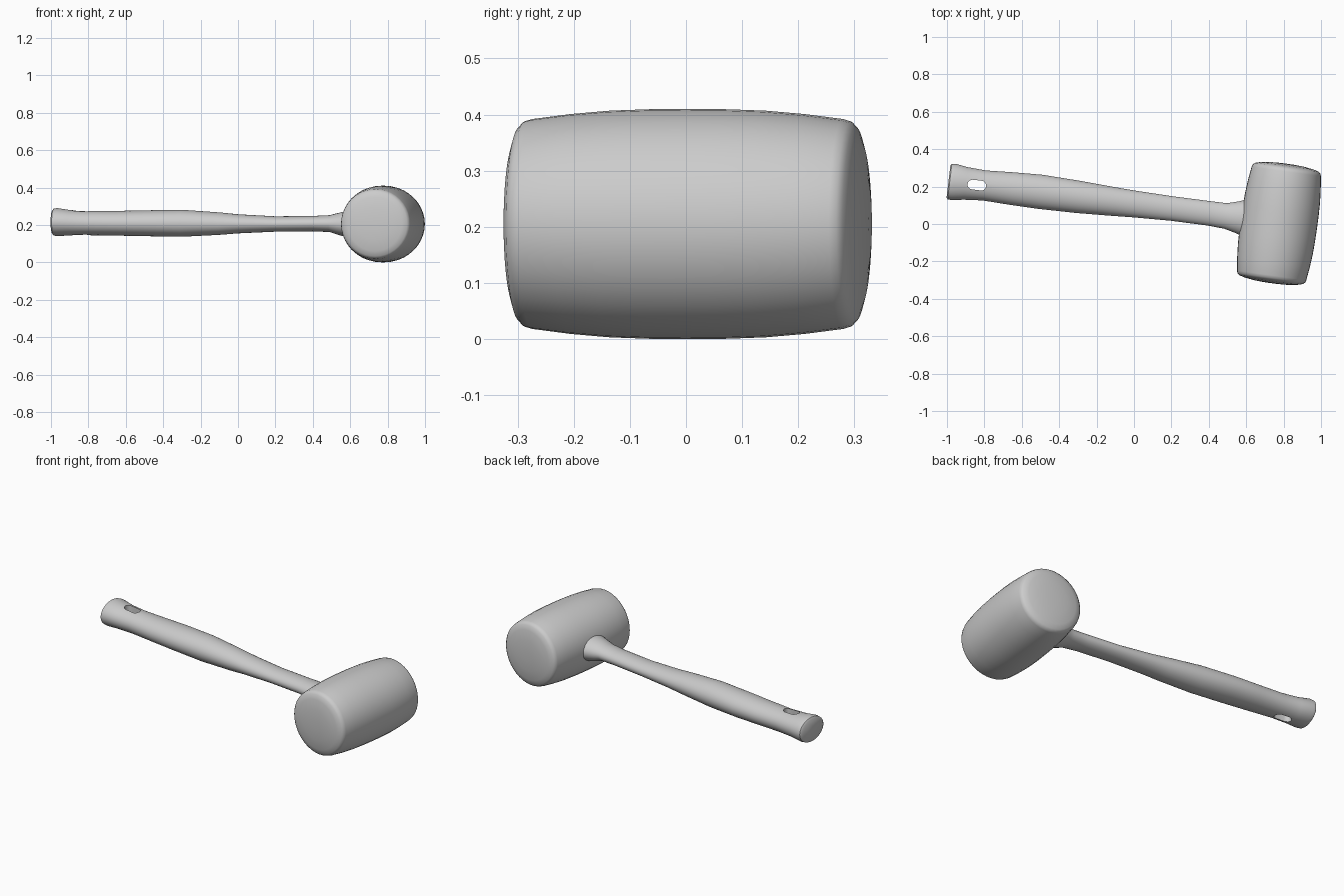
import bpy, bmesh, math
from mathutils import Matrix, Vector

if "Cube" in bpy.data.objects:
    bpy.data.objects.remove(bpy.data.objects["Cube"])

SEG = 40


def loft(name, rings):
    """Skin closed rings of points, capping both ends."""
    bm = bmesh.new()
    loops = [[bm.verts.new(p) for p in ring] for ring in rings]
    for a, b in zip(loops, loops[1:]):
        n = len(a)
        for i in range(n):
            j = (i + 1) % n
            bm.faces.new((a[i], a[j], b[j], b[i]))
    bm.faces.new(loops[0])
    bm.faces.new(loops[-1])
    bmesh.ops.recalc_face_normals(bm, faces=bm.faces)
    mesh = bpy.data.meshes.new(name)
    bm.to_mesh(mesh)
    bm.free()
    obj = bpy.data.objects.new(name, mesh)
    bpy.context.collection.objects.link(obj)
    return obj


def smooth(obj, angle):
    bpy.ops.object.select_all(action='DESELECT')
    obj.select_set(True)
    bpy.context.view_layer.objects.active = obj
    bpy.ops.object.shade_smooth_by_angle(angle=math.radians(angle))


# Mallet head: barrel profile (distance along axis, radius), mirrored end to end
half = [(0.0, 0.205), (0.07, 0.2045), (0.14, 0.202), (0.21, 0.196), (0.28, 0.187),
        (0.293, 0.183), (0.303, 0.172), (0.311, 0.145), (0.319, 0.09), (0.322, 0.03)]
profile = [(-l, r) for l, r in reversed(half[1:])] + half
rings = []
for l, r in profile:
    ring = []
    for i in range(SEG):
        a = 2 * math.pi * i / SEG
        ring.append(Vector((r * math.cos(a), l, r * math.sin(a))))
    rings.append(ring)
head = loft("mallet_head", rings)
head.data.transform(Matrix.Translation((0.775, 0.003, 0.205))
                    @ Matrix.Rotation(math.radians(-8), 4, 'Z'))
smooth(head, 50)

# Handle: elliptical sections (x, centre y, half width, centre z, half height)
sections = [
    (-0.992, 0.227, 0.085, 0.215, 0.062), (-0.985, 0.227, 0.095, 0.215, 0.072),
    (-0.965, 0.225, 0.097, 0.215, 0.075), (-0.90, 0.217, 0.087, 0.212, 0.068),
    (-0.80, 0.206, 0.080, 0.210, 0.065), (-0.65, 0.189, 0.087, 0.209, 0.066),
    (-0.50, 0.172, 0.091, 0.209, 0.069), (-0.30, 0.145, 0.086, 0.209, 0.072),
    (-0.10, 0.119, 0.076, 0.207, 0.060), (0.0, 0.107, 0.071, 0.206, 0.051),
    (0.20, 0.083, 0.065, 0.205, 0.041), (0.40, 0.057, 0.065, 0.207, 0.041),
    (0.49, 0.043, 0.068, 0.207, 0.045), (0.52, 0.040, 0.076, 0.206, 0.054),
    (0.55, 0.037, 0.084, 0.205, 0.062), (0.58, 0.034, 0.094, 0.205, 0.068),
    (0.63, 0.030, 0.098, 0.205, 0.070)]
rings = []
for x, y, w, z, h in sections:
    ring = []
    for i in range(SEG):
        a = 2 * math.pi * i / SEG
        d = w * math.cos(a)
        ring.append(Vector((x + 0.12 * d, y + d, z + h * math.sin(a))))
    rings.append(ring)
handle = loft("handle", rings)

# Hanging slot cut through the grip end
outline = []
for cx, start in ((0.024, -90), (-0.024, 90)):
    for k in range(9):
        a = math.radians(start + k * 22.5)
        outline.append((cx + 0.026 * math.cos(a), 0.026 * math.sin(a)))
cutter = loft("slot_cutter", [[Vector((x, y, z)) for x, y in outline] for z in (0.0, 0.4)])
cutter.data.transform(Matrix.Translation((-0.84, 0.208, 0))
                      @ Matrix.Rotation(math.radians(-7), 4, 'Z'))
cutter.hide_render = True
mod = handle.modifiers.new("slot", 'BOOLEAN')
mod.operation = 'DIFFERENCE'
mod.solver = 'EXACT'
mod.object = cutter
bpy.context.view_layer.objects.active = handle
bpy.ops.object.modifier_apply(modifier=mod.name)
bpy.data.objects.remove(cutter)
smooth(handle, 45)
